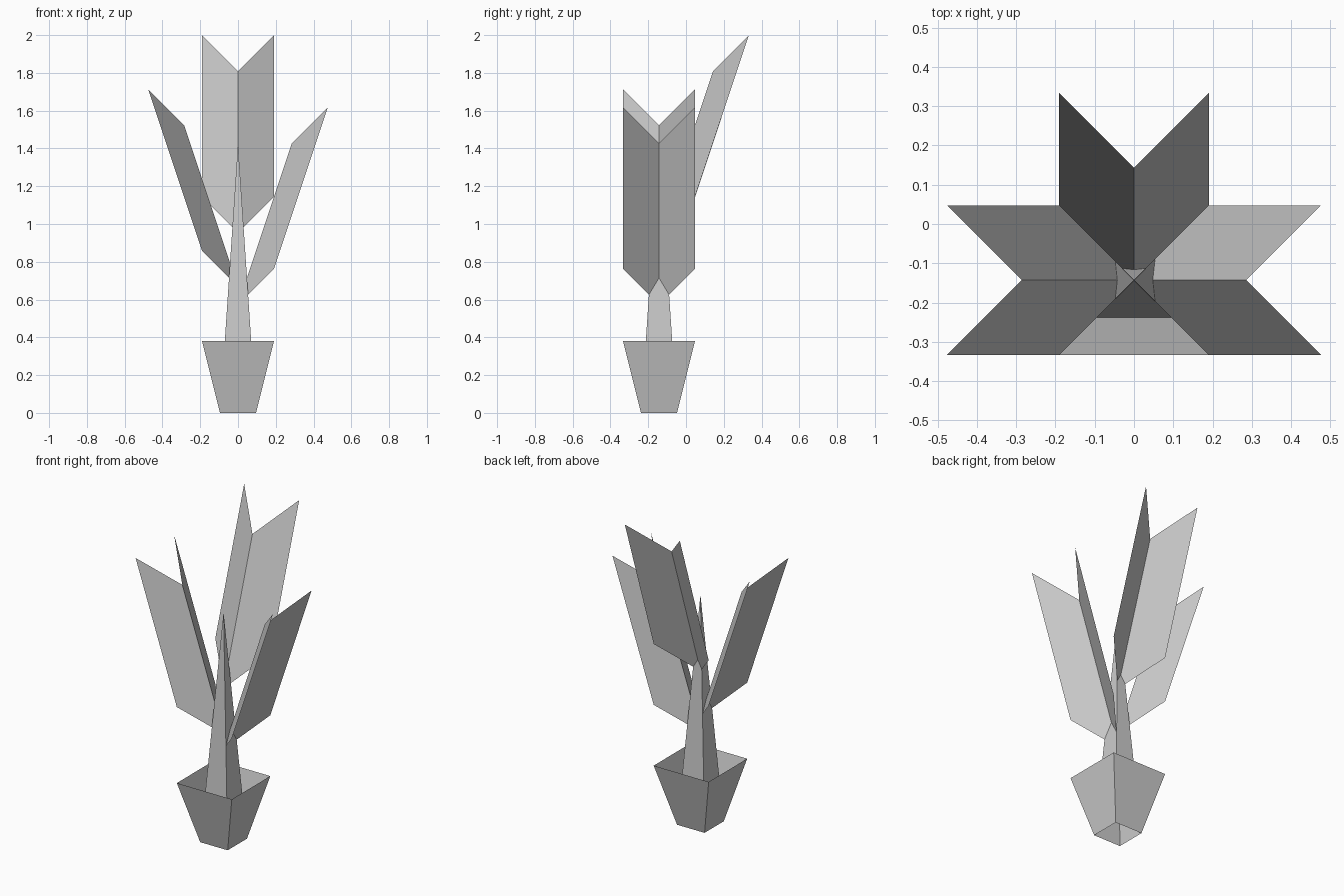
import bpy
from mathutils import Matrix, Vector
from math import pi

if "Cube" in bpy.data.objects:
    bpy.data.objects.remove(bpy.data.objects["Cube"])

U = 2 / 21                       # modelling unit
CENTRE = Vector((0, -1.5, 0))    # stem axis, in units


def make(name, verts, faces):
    mesh = bpy.data.meshes.new(name)
    mesh.from_pydata([(Vector(v) + CENTRE) * U for v in verts], [], faces)
    mesh.update()
    obj = bpy.data.objects.new(name, mesh)
    bpy.context.collection.objects.link(obj)
    return obj


def square(half, z):
    return [(-half, -half, z), (half, -half, z), (half, half, z), (-half, half, z)]


# Pot: thin tapered walls, open at top and bottom
make("pot", square(1, 0) + square(2, 4),
     [(i, (i + 1) % 4, (i + 1) % 4 + 4, i + 4) for i in range(4)])

# Stem: four-sided spike rising from the pot's base
make("stem", square(1, 0) + [(0, 0, 15)],
     [(i, (i + 1) % 4, 4) for i in range(4)])


# Leaves: a V-folded sheet leaning outwards from the stem
def leaf(name, z, angle):
    foot = [Vector((2, -2, z + 2)), Vector((0, 0, z)), Vector((2, 2, z + 2))]
    tip = [p + Vector((3, 0, 9)) for p in foot]
    turn = Matrix.Rotation(angle, 3, 'Z')
    make(name, [turn @ p for p in foot + tip], [(0, 1, 4, 3), (1, 2, 5, 4)])


leaf("right_leaf", 6, 0)
leaf("left_leaf", 7, pi)
leaf("back_leaf", 10, pi / 2)
